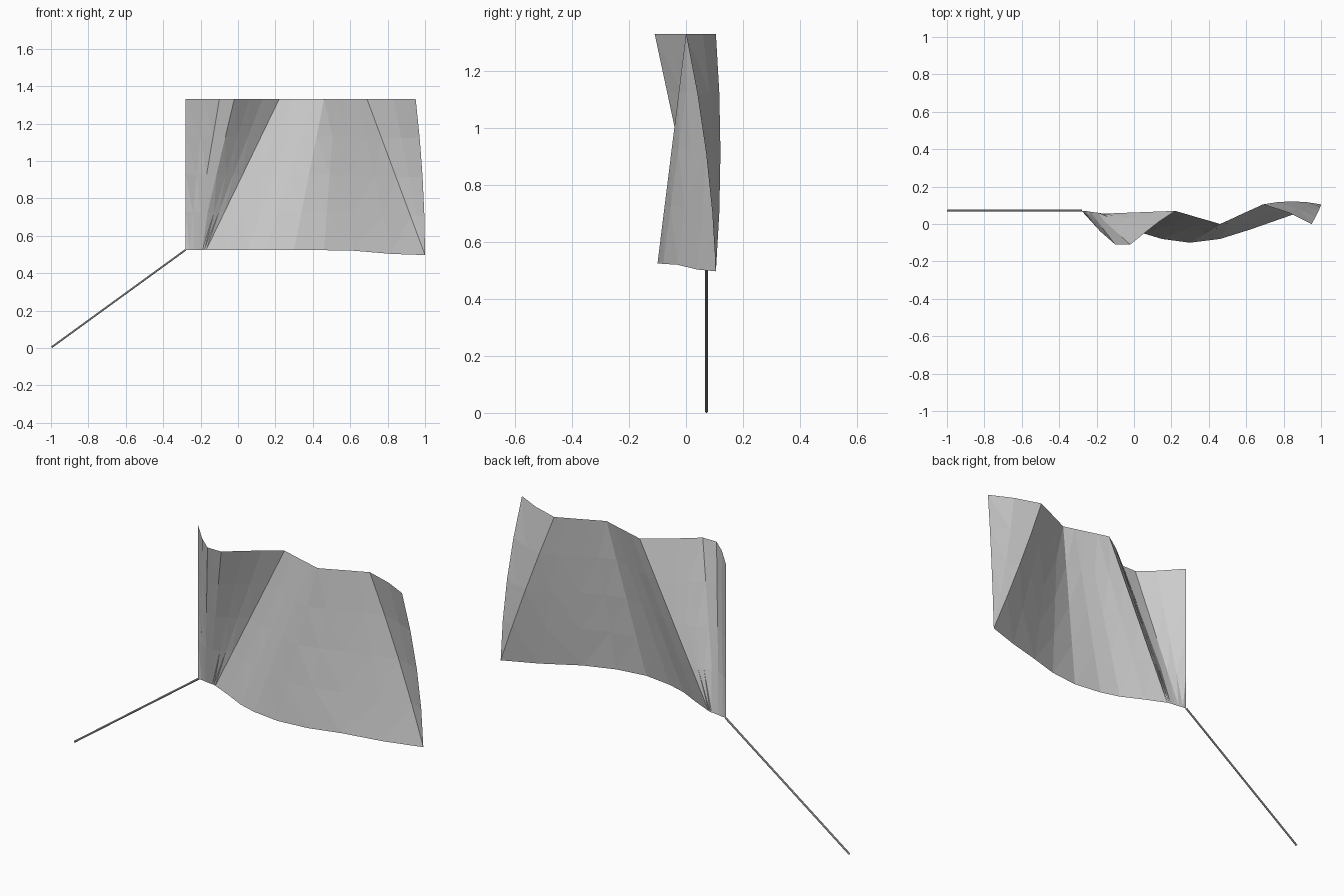
import bpy, bmesh
from mathutils import Vector

if "Cube" in bpy.data.objects:
    bpy.data.objects.remove(bpy.data.objects["Cube"])

# Each fold of the cloth: top (x, y), bottom (x, y, z), bulge of the fold at mid height (x, y)
folds = [
    ((-.28, .07), (-.28, .07, .525), (0, 0)),
    ((-.18, -.04), (-.26, .07, .525), (0, 0)),
    ((-.10, -.11), (-.235, .066, .525), (0, 0)),
    ((-.02, -.11), (-.21, .062, .525), (0, 0)),
    ((.06, -.045), (-.19, .06, .525), (0, 0)),
    ((.13, .01), (-.18, .058, .525), (0, 0)),
    ((.22, .07), (-.17, .055, .525), (0, 0)),
    ((.28, .053), (-.06, .005, .525), (0, 0)),
    ((.34, .035), (.05, -.05, .525), (0, 0)),
    ((.40, .018), (.15, -.08, .525), (0, 0)),
    ((.46, .0), (.30, -.10, .525), (0, 0)),
    ((.52, .027), (.46, -.08, .523), (0, 0)),
    ((.58, .055), (.62, -.03, .52), (0, .005)),
    ((.64, .082), (.82, .04, .503), (0, .01)),
    ((.69, .105), (1.0, .105, .497), (0, .016)),
    ((.83, .06), (1.0, .105, .497), (0, .016)),
    ((.95, .0), (1.0, .105, .497), (.012, .018)),
]
TOP = 1.33
ROWS = 4

# Waving cloth
bm = bmesh.new()
grid = []
for (tx, ty), b, (dx, dy) in folds:
    top, bottom = Vector((tx, ty, TOP)), Vector(b)
    col = []
    for r in range(ROWS + 1):
        t = r / ROWS
        k = 4 * t * (1 - t)
        col.append(bm.verts.new(bottom.lerp(top, t) + Vector((dx * k, dy * k, 0))))
    grid.append(col)
for a, b in zip(grid, grid[1:]):
    for r in range(ROWS):
        bm.faces.new((a[r], b[r], b[r + 1], a[r + 1]))
bmesh.ops.remove_doubles(bm, verts=bm.verts, dist=1e-5)
bmesh.ops.triangulate(bm, faces=bm.faces)
mesh = bpy.data.meshes.new("flag_cloth")
bm.to_mesh(mesh)
bm.free()
bpy.context.collection.objects.link(bpy.data.objects.new("flag_cloth", mesh))

# Slanted thin pole
start, end = Vector((-.997, .072, .004)), Vector((-.28, .072, .525))
axis = end - start
bpy.ops.mesh.primitive_cylinder_add(vertices=8, radius=.005, depth=axis.length,
                                    location=(start + end) / 2,
                                    rotation=axis.to_track_quat('Z', 'Y').to_euler())
bpy.context.object.name = "pole"
